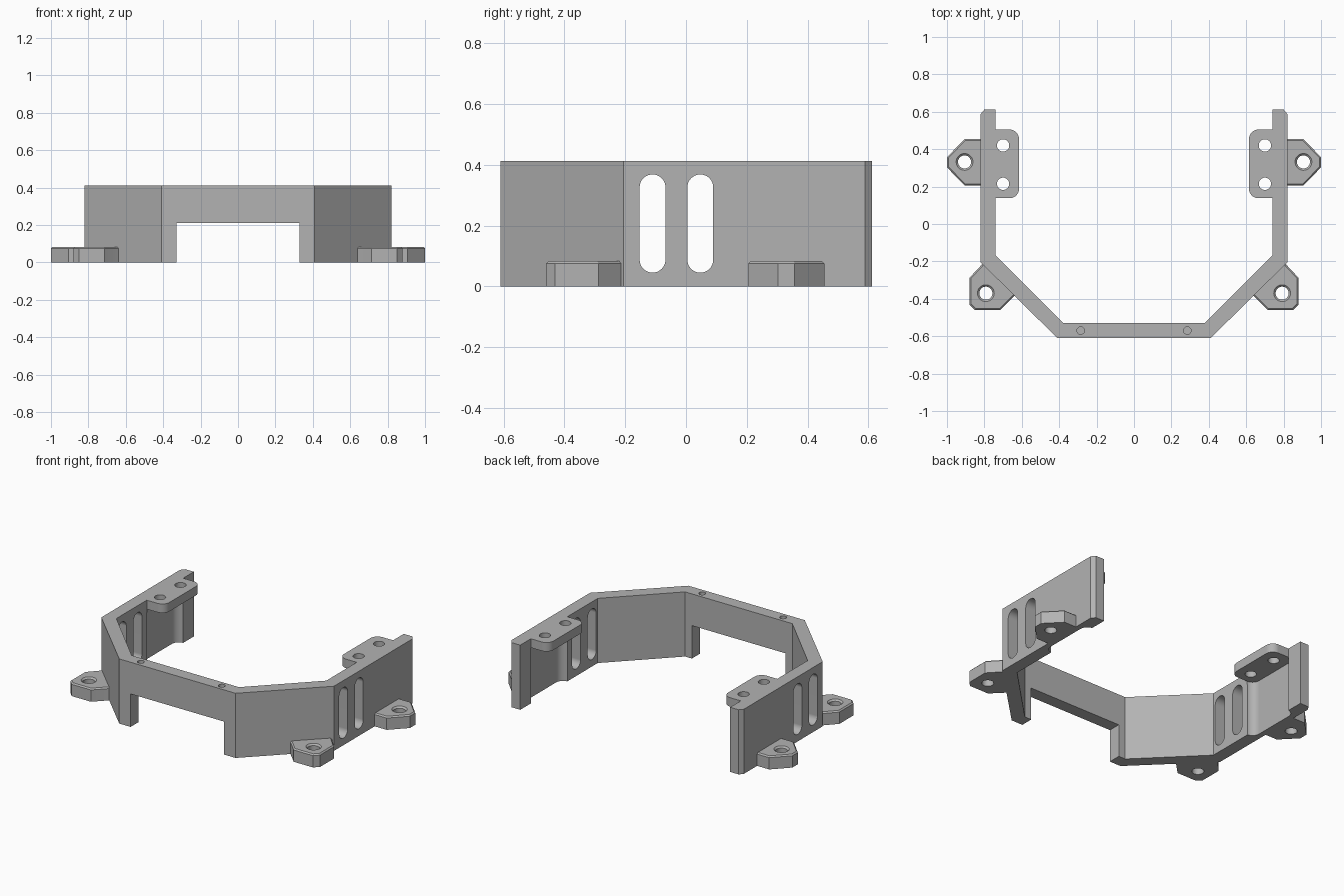
import bpy
import bmesh
from math import pi, cos, sin, radians

cube = bpy.data.objects.get("Cube")
if cube:
    bpy.data.objects.remove(cube, do_unlink=True)

grey = bpy.data.materials.new("plain_grey")
grey.use_nodes = True
grey.diffuse_color = (0.45, 0.45, 0.45, 1)
grey.node_tree.nodes["Principled BSDF"].inputs["Base Color"].default_value = grey.diffuse_color

HEIGHT = 0.412
TAB_BOTTOM = 0.355
FOOT_HEIGHT = 0.083


def loft(name, rings):
    """Closed solid through rings of matching (x, y, z) points."""
    bm = bmesh.new()
    loops = [[bm.verts.new(p) for p in ring] for ring in rings]
    bm.faces.new(loops[0])
    bm.faces.new(loops[-1])
    for low, high in zip(loops, loops[1:]):
        for i in range(len(low)):
            j = (i + 1) % len(low)
            bm.faces.new((low[i], low[j], high[j], high[i]))
    bmesh.ops.recalc_face_normals(bm, faces=bm.faces)
    mesh = bpy.data.meshes.new(name)
    bm.to_mesh(mesh)
    bm.free()
    mesh.materials.append(grey)
    obj = bpy.data.objects.new(name, mesh)
    bpy.context.collection.objects.link(obj)
    return obj


def prism(name, outline, z0, z1):
    return loft(name, [[(x, y, z) for x, y in outline] for z in (z0, z1)])


def arc(cx, cy, r, start, end, steps):
    return [(cx + r * cos(start + (end - start) * i / steps),
             cy + r * sin(start + (end - start) * i / steps)) for i in range(steps + 1)]


def circle(cx, cy, r):
    return arc(cx, cy, r, 0, 2 * pi, 32)[:-1]


def rounded_rect(x0, x1, y0, y1, r):
    corners = [(x1 - r, y1 - r), (x0 + r, y1 - r), (x0 + r, y0 + r), (x1 - r, y0 + r)]
    pts = []
    for i, (cx, cy) in enumerate(corners):
        pts += arc(cx, cy, r, i * pi / 2, (i + 1) * pi / 2, 8)
    return pts


def combine(target, tool, operation="DIFFERENCE"):
    mod = target.modifiers.new("combine", "BOOLEAN")
    mod.operation = operation
    mod.solver = "EXACT"
    mod.object = tool
    bpy.context.view_layer.objects.active = target
    bpy.ops.object.modifier_apply(modifier=mod.name)
    bpy.data.objects.remove(tool, do_unlink=True)


def finish(obj):
    bpy.ops.object.select_all(action="DESELECT")
    obj.select_set(True)
    bpy.context.view_layer.objects.active = obj
    bpy.ops.object.shade_smooth_by_angle(angle=radians(25))
    obj.modifiers.new("even_shading", "WEIGHTED_NORMAL").keep_sharp = True


def side(points, s):
    return [(s * x, y) for x, y in points]


# U-shaped wall
half = [(0.41, -0.61), (0.82, -0.205), (0.82, 0.588), (0.80, 0.612),
        (0.74, 0.612), (0.74, -0.168), (0.378, -0.53)]
frame = prism("frame_wall", half + side(half[::-1], -1), 0, HEIGHT)

# Opening under the front bar
gap = [(-0.33, -0.7), (0.33, -0.7), (0.33, -0.45), (-0.33, -0.45)]
combine(frame, prism("front_gap", gap, -0.1, 0.21))

tab = rounded_rect(0.615, 0.785, 0.138, 0.505, 0.05)
for s in (1, -1):
    # Mounting tab with the clearance pocket beneath it
    combine(frame, prism("tab", side(tab, s), TAB_BOTTOM - 0.02, HEIGHT), "UNION")
    combine(frame, prism("pocket", side(tab, s), -0.1, TAB_BOTTOM))
    for y in (0.215, 0.42):
        combine(frame, prism("tab_hole", side(circle(0.70, y, 0.033), s), 0.3, 0.5))
    # Blind pilot hole in the front bar
    combine(frame, prism("pilot_hole", side(circle(0.285, -0.57, 0.02), s), 0.3, 0.5))
    # Tall slots through the side wall
    for y in (-0.11, 0.047):
        slot = rounded_rect(y - 0.0425, y + 0.0425, 0.045, 0.368, 0.0424)
        combine(frame, loft("slot", [[(s * x, u, v) for u, v in slot] for x in (0.7, 0.9)]))
finish(frame)

# Screw feet with a chamfered rim and countersunk hole
feet = {
    "rear_foot": ([(0.80, 0.205), (0.905, 0.205), (1.0, 0.303), (1.0, 0.357),
                   (0.905, 0.455), (0.80, 0.455)], (0.906, 0.332)),
    "front_foot": ([(0.79, -0.19), (0.61, -0.37), (0.635, -0.38), (0.715, -0.46), (0.85, -0.46),
                    (0.88, -0.43), (0.88, -0.288), (0.812, -0.215)], (0.792, -0.37)),
}
for name, (outline, (cx, cy)) in feet.items():
    for s, label in ((1, "left"), (-1, "right")):
        foot = prism(f"{label}_{name}", side(outline, s), 0, FOOT_HEIGHT)
        bm = bmesh.new()
        bm.from_mesh(foot.data)
        rim = [e for e in bm.edges if all(v.co.z > 0.05 for v in e.verts)]
        bmesh.ops.bevel(bm, geom=rim, offset=0.008, segments=1, affect="EDGES")
        bm.to_mesh(foot.data)
        bm.free()
        levels = [(-0.1, 0.035), (FOOT_HEIGHT - 0.01, 0.035), (FOOT_HEIGHT + 0.01, 0.055)]
        rings = [[(x, y, z) for x, y in circle(s * cx, cy, r)] for z, r in levels]
        combine(foot, loft("screw_hole", rings))
        finish(foot)
